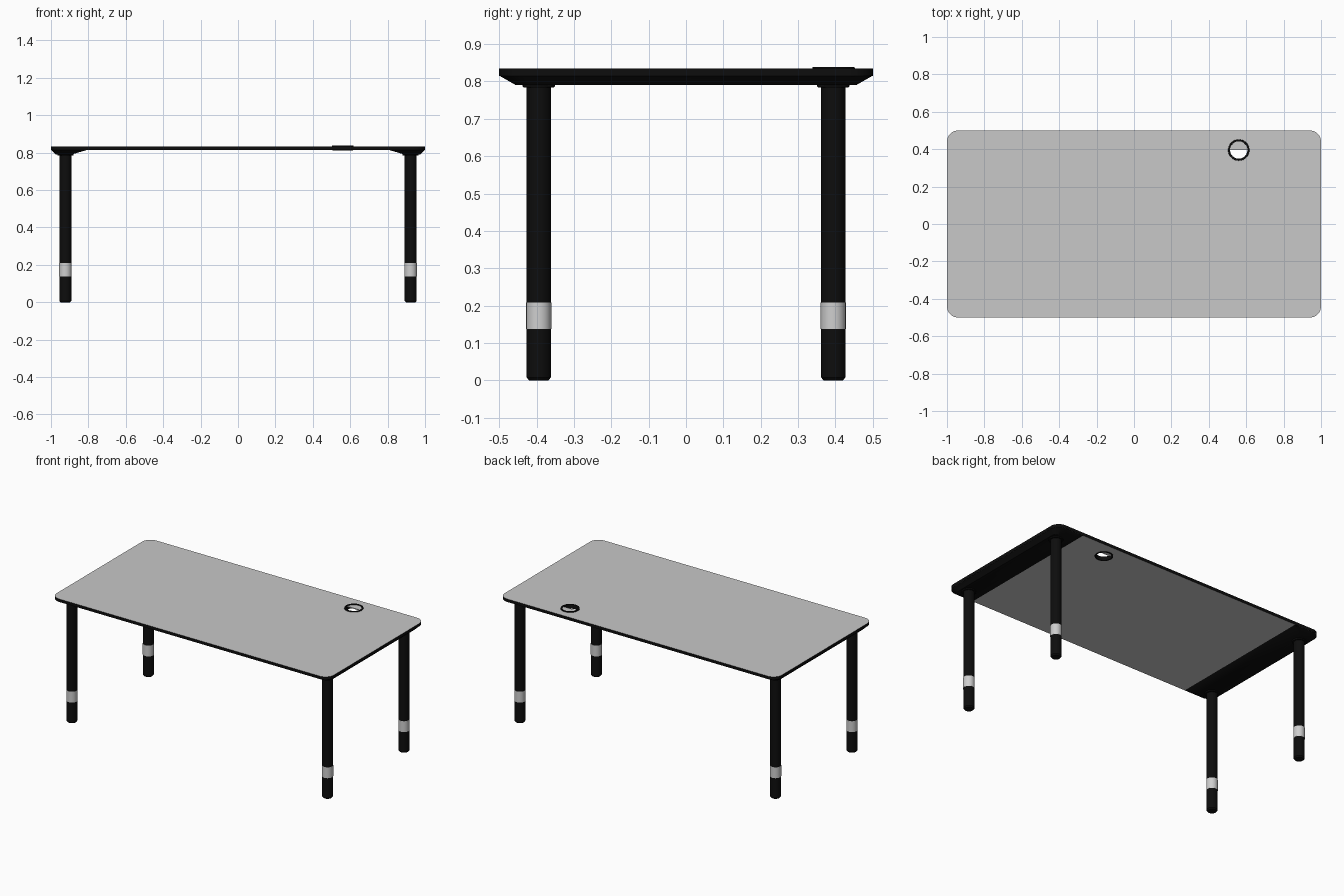
import bpy, bmesh, math
from mathutils import Vector

if "Cube" in bpy.data.objects:
    bpy.data.objects.remove(bpy.data.objects["Cube"])


def material(name, v):
    m = bpy.data.materials.new(name)
    m.diffuse_color = (v, v, v, 1)
    m.use_nodes = True
    m.node_tree.nodes["Principled BSDF"].inputs["Base Color"].default_value = m.diffuse_color
    return m


GREY = material("light grey", 0.58)
BLACK = material("black", 0.004)
SILVER = material("silver", 0.62)


def finish(name, bm, mats, smooth=True):
    bmesh.ops.remove_doubles(bm, verts=bm.verts, dist=1e-5)
    bmesh.ops.recalc_face_normals(bm, faces=bm.faces)
    me = bpy.data.meshes.new(name)
    bm.to_mesh(me)
    bm.free()
    ob = bpy.data.objects.new(name, me)
    bpy.context.collection.objects.link(ob)
    for m in mats:
        me.materials.append(m)
    if smooth:
        bpy.ops.object.select_all(action='DESELECT')
        bpy.context.view_layer.objects.active = ob
        ob.select_set(True)
        bpy.ops.object.shade_smooth_by_angle(angle=math.radians(30))
    return ob


def lathe(name, profile, loc, mats, n=32, closed=False):
    """Spin an (r, z) profile around a vertical axis."""
    bm = bmesh.new()
    vs = [bm.verts.new((r, 0, z)) for r, z in profile]
    es = [bm.edges.new(p) for p in zip(vs, vs[1:])]
    if closed:
        es.append(bm.edges.new((vs[-1], vs[0])))
    bmesh.ops.spin(bm, geom=vs + es, cent=(0, 0, 0), axis=(0, 0, 1),
                   angle=math.tau, steps=n, use_duplicate=False)
    bmesh.ops.translate(bm, verts=bm.verts, vec=Vector((loc[0], loc[1], 0)))
    return finish(name, bm, mats)


def arc(cx, cy, r, a0, a1, n):
    return [(cx + r * math.cos(math.radians(a0 + (a1 - a0) * i / n)),
             cy + r * math.sin(math.radians(a0 + (a1 - a0) * i / n))) for i in range(n + 1)]


HOLE = (0.56, 0.395)
R = 0.06

# table top: rounded outline with a cable hole, black edge band
outline = []
for sx, sy, a in ((1, 1, 0), (-1, 1, 90), (-1, -1, 180), (1, -1, 270)):
    outline += arc(sx * (1 - R), sy * (0.5 - R), R, a, a + 90, 10)
hole = arc(*HOLE, 0.052, 0, 352.5, 47)
cu = bpy.data.curves.new("outline", 'CURVE')
cu.dimensions, cu.fill_mode, cu.extrude = '2D', 'BOTH', 0.0095
for pts in (outline, hole):
    s = cu.splines.new('POLY')
    s.points.add(len(pts) - 1)
    for p, (x, y) in zip(s.points, pts):
        p.co = (x, y, 0, 1)
    s.use_cyclic_u = True
tmp = bpy.data.objects.new("outline", cu)
bpy.context.collection.objects.link(tmp)
bpy.context.view_layer.update()
bm = bmesh.new()
bm.from_mesh(tmp.to_mesh())
bpy.data.objects.remove(tmp)
bmesh.ops.translate(bm, verts=bm.verts, vec=(0, 0, 0.8245))
bm.normal_update()
for f in bm.faces:
    f.material_index = 0 if abs(f.normal.z) > 0.5 else 1
    f.smooth = False
finish("table_top", bm, [GREY, BLACK], smooth=False)

# cable grommet ring and half lid
lathe("cable_grommet", [(0.046, 0.812), (0.054, 0.812), (0.054, 0.833), (0.057, 0.834),
                        (0.056, 0.838), (0.047, 0.838)], HOLE, [BLACK], 48, True)
bm = bmesh.new()
face = bm.faces.new([bm.verts.new((x, y, 0.829)) for x, y in arc(*HOLE, 0.0475, 0, 180, 24)])
ext = bmesh.ops.extrude_face_region(bm, geom=[face])
bmesh.ops.translate(bm, verts=[v for v in ext["geom"] if isinstance(v, bmesh.types.BMVert)],
                    vec=(0, 0, 0.005))
finish("grommet_lid", bm, [GREY])


def bracket_ring(bm, s, x0, x1, y, r, z):
    pts = [(x0, -y)] + arc(x1 - r, -y + r, r, -90, 0, 10) + arc(x1 - r, y - r, r, 0, 90, 10) + [(x0, y)]
    return [bm.verts.new((s * px, py, z)) for px, py in pts]


for s, side in ((-1, "left"), (1, "right")):
    # end bracket: tapered beam under each short edge
    bm = bmesh.new()
    rings = [bracket_ring(bm, s, 0.80, 0.999, 0.499, R, 0.820),
             bracket_ring(bm, s, 0.805, 0.999, 0.499, R, 0.815),
             bracket_ring(bm, s, 0.89, 0.973, 0.455, 0.035, 0.79)]
    for a, b in zip(rings, rings[1:]):
        for i in range(len(a)):
            j = (i + 1) % len(a)
            bm.faces.new((a[i], a[j], b[j], b[i]))
    bm.faces.new(rings[0])
    bm.faces.new(rings[-1])
    finish("end_bracket_" + side, bm, [BLACK])

    # legs: flange, upper tube, silver band, lower tube
    for y, end in ((-0.394, "front"), (0.394, "back")):
        at, tag = (s * 0.923, y), f"{end}_{side}"
        lathe("leg_flange_" + tag, [(0, 0.784), (0.041, 0.784), (0.043, 0.787), (0.043, 0.792),
                                    (0, 0.792)], at, [BLACK])
        lathe("upper_leg_" + tag, [(0, 0.209), (0.0325, 0.209), (0.0325, 0.786), (0, 0.786)], at, [BLACK])
        lathe("leg_band_" + tag, [(0, 0.138), (0.0335, 0.138), (0.0335, 0.209), (0, 0.209)], at, [SILVER])
        lathe("lower_leg_" + tag, [(0, 0), (0.026, 0), (0.0325, 0.008), (0.0325, 0.138),
                                   (0, 0.138)], at, [BLACK])
